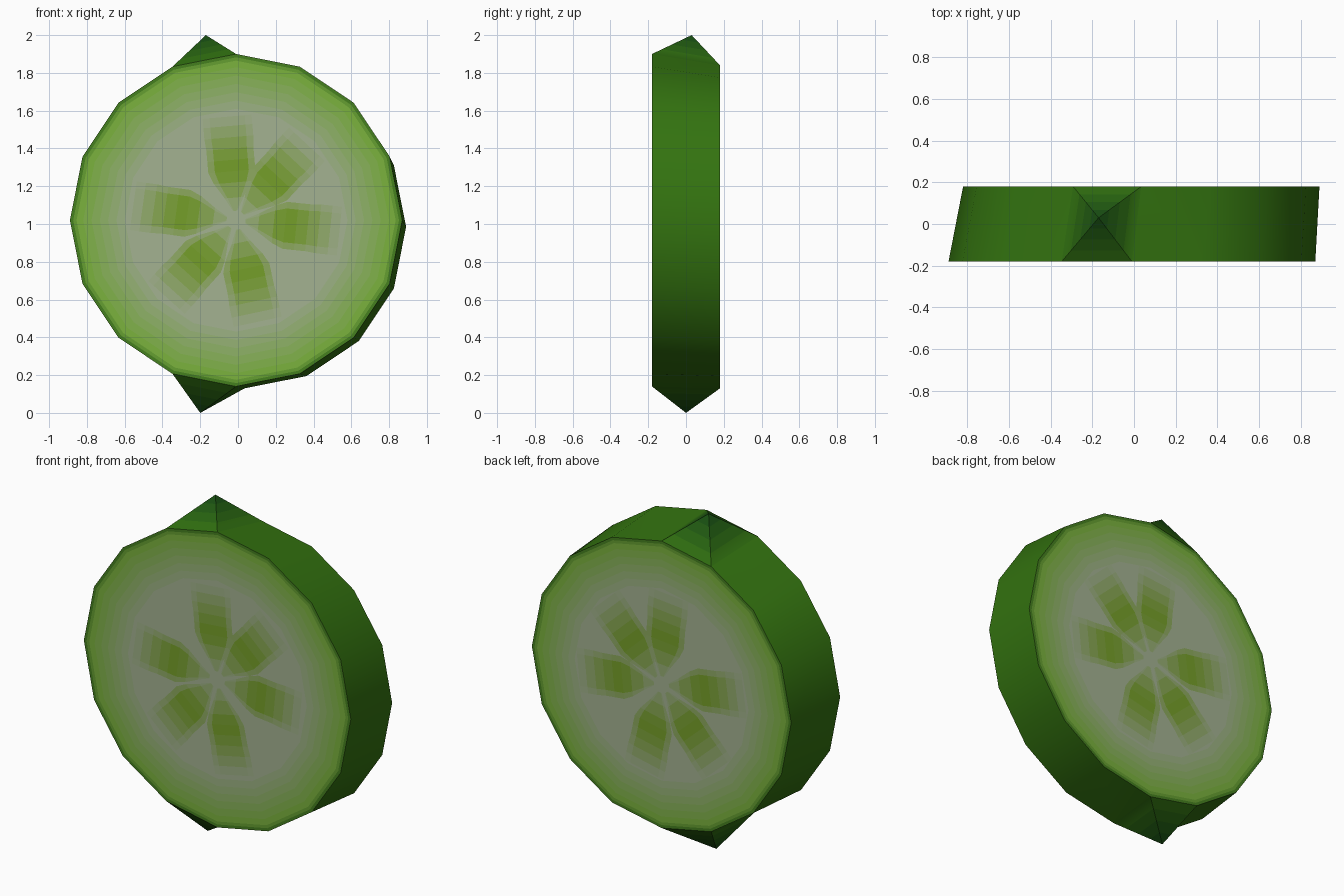
import bpy, bmesh
from math import sin, cos, pi, radians
from mathutils import Vector

if "Cube" in bpy.data.objects:
    bpy.data.objects.remove(bpy.data.objects["Cube"])

N = 16
HALF = 0.18
mats = {}


def mix(a, b, t):
    return tuple(p + (q - p) * t for p, q in zip(a, b))


def slot(mesh, rgb):
    """Material index on this mesh for an sRGB colour."""
    key = tuple(round(c, 3) for c in rgb)
    if key not in mats:
        m = bpy.data.materials.new("cucumber_colour_%d" % len(mats))
        m.diffuse_color = (*[((c + 0.055) / 1.055) ** 2.4 for c in key], 1)
        m.use_nodes = True
        m.node_tree.nodes["Principled BSDF"].inputs["Base Color"].default_value = m.diffuse_color
        mats[key] = m
    m = mats[key]
    if mesh.materials.find(m.name) < 0:
        mesh.materials.append(m)
    return mesh.materials.find(m.name)


def finish(name, bm, mesh, recalc=False):
    if recalc:
        bmesh.ops.remove_doubles(bm, verts=bm.verts, dist=1e-5)
        bmesh.ops.recalc_face_normals(bm, faces=bm.faces)
    bm.to_mesh(mesh)
    bm.free()
    ob = bpy.data.objects.new(name, mesh)
    bpy.context.collection.objects.link(ob)
    return ob


def face(bm, mesh, pts, rgb):
    f = bm.faces.new([bm.verts.new(p) for p in pts])
    f.material_index = slot(mesh, rgb)


SKIN, TIP = (0.20, 0.45, 0.06), (0.08, 0.29, 0.07)
EDGE, GREEN, PALE = (0.27, 0.50, 0.12), (0.48, 0.70, 0.24), (0.64, 0.70, 0.57)
SEED = (0.45, 0.62, 0.14)

# Cut faces: y, centre x, centre z, radius
FRONT = (-HALF, -0.01, 1.02, 0.88)
BACK = (HALF, 0.035, 0.985, 0.855)


def rim(end, k, s=1.0):
    y, cx, cz, r = end
    a = 2 * pi * k / N
    return Vector((cx + r * s * cos(a), y, cz + r * s * sin(a)))


# Slice body: skin sides, with a pointed bump at top and bottom
mesh = bpy.data.meshes.new("cucumber_slice")
bm = bmesh.new()
bumps = {4: Vector((-0.17, 0.03, 2.0)), 11: Vector((-0.20, 0.0, 0.0))}
for k in range(N):
    quad = [rim(FRONT, k), rim(FRONT, k + 1), rim(BACK, k + 1), rim(BACK, k)]
    if k not in bumps:
        face(bm, mesh, quad, SKIN)
        continue
    apex = bumps[k]
    for i in range(4):
        p, q = quad[i], quad[(i + 1) % 4]
        for j in range(4):
            t, u = j / 4, (j + 1) / 4
            strip = [p.lerp(apex, t), q.lerp(apex, t)]
            strip += [q.lerp(apex, u), p.lerp(apex, u)] if j < 3 else [apex]
            face(bm, mesh, strip, mix(SKIN, TIP, (t + u) / 2))

# Cut faces: concentric colour bands from rind to pale flesh
scales = [1, 0.98, 0.96, 0.92, 0.87, 0.82, 0.77, 0.72, 0.67, 0.62]
bands = [EDGE, mix(EDGE, GREEN, 0.6)] + [mix(GREEN, PALE, i / 6) for i in range(7)]
for end in (FRONT, BACK):
    for s, s2, rgb in zip(scales, scales[1:], bands):
        for k in range(N):
            face(bm, mesh, [rim(end, k, s), rim(end, k + 1, s),
                            rim(end, k + 1, s2), rim(end, k, s2)], rgb)
    face(bm, mesh, [rim(end, k, scales[-1]) for k in range(N)], PALE)
body = finish("cucumber_slice", bm, mesh, recalc=True)
bpy.context.view_layer.objects.active = body
body.select_set(True)
bpy.ops.object.shade_smooth_by_angle(angle=radians(30))

# Seed pockets: six wedges fading outwards, radius / half width / strength
profile = [(0.05, 0.012, 0.15), (0.12, 0.05, 0.4), (0.20, 0.10, 0.75),
           (0.26, 0.125, 1.0), (0.32, 0.125, 0.9), (0.38, 0.125, 0.7),
           (0.44, 0.13, 0.45), (0.50, 0.13, 0.22), (0.55, 0.13, 0.0)]
for end, name in ((FRONT, "front_seeds"), (BACK, "back_seeds")):
    mesh = bpy.data.meshes.new(name)
    bm = bmesh.new()
    sign = 1 if end is BACK else -1
    for deg in (95, 47, -6, -78, -132, 172):
        a = radians(deg)
        # Soft outer wedge, then a narrower stronger core
        for layer, (width, power) in enumerate(((1.0, 0.5), (0.72, 1.0))):
            y = sign * (HALF + 0.001 * (layer + 1))
            def at(r, w):
                return (end[1] + r * cos(a) - w * width * sin(a), y,
                        end[2] + r * sin(a) + w * width * cos(a))
            for (r, w, s), (r2, w2, s2) in zip(profile, profile[1:]):
                pts = [at(r, -w), at(r2, -w2), at(r2, w2), at(r, w)]
                if sign > 0:
                    pts.reverse()
                face(bm, mesh, pts, mix(PALE, SEED, power * (s + s2) / 2))
    finish(name, bm, mesh)
